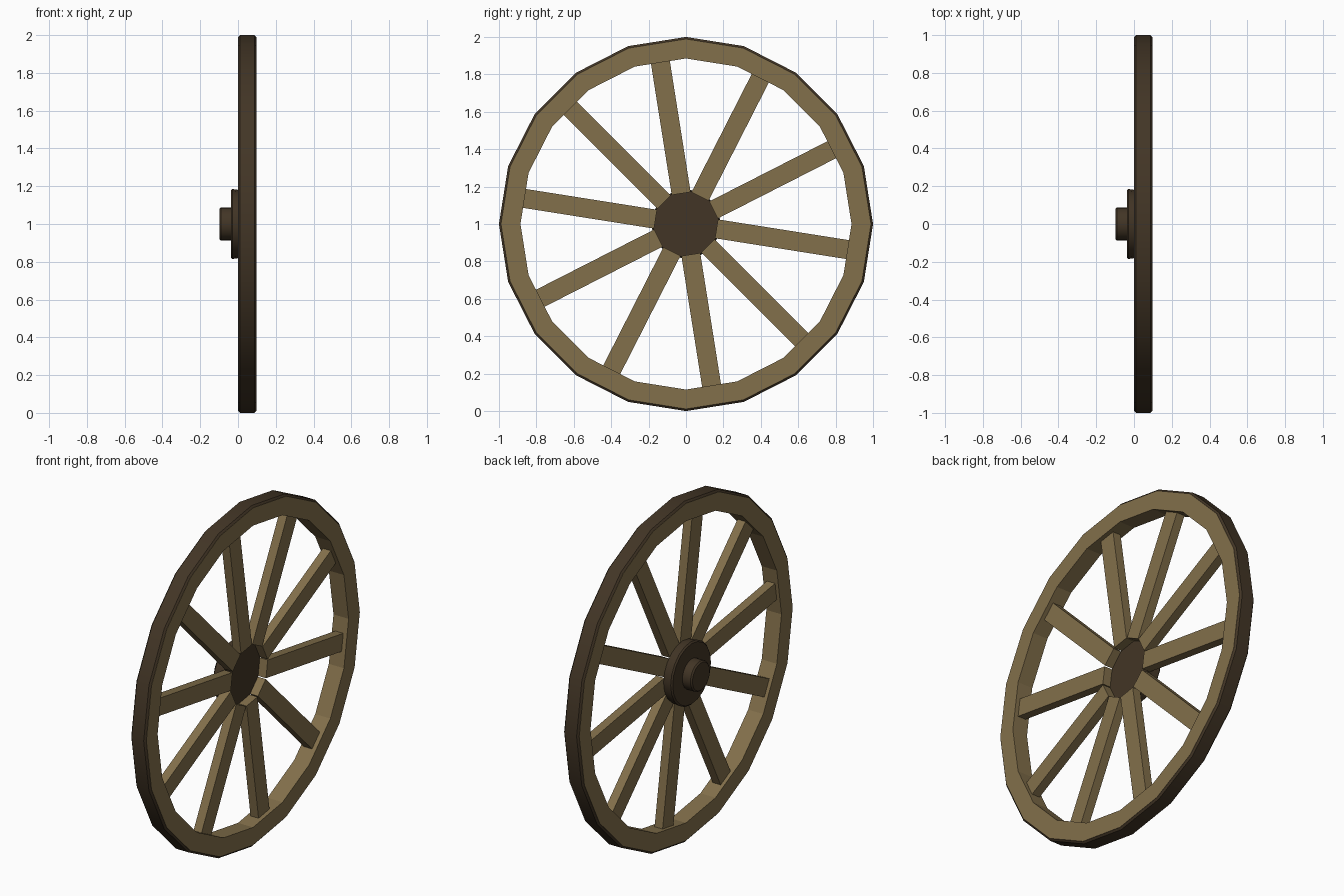
import bpy, bmesh, math
from mathutils import Matrix

if "Cube" in bpy.data.objects:
    bpy.data.objects.remove(bpy.data.objects["Cube"])

def material(name, rgb):
    m = bpy.data.materials.new(name)
    m.diffuse_color = (*rgb, 1)
    m.use_nodes = True
    m.node_tree.nodes["Principled BSDF"].inputs["Base Color"].default_value = m.diffuse_color
    return m

wood = material("light wood", (0.225, 0.160, 0.070))
dark = material("dark brown", (0.055, 0.036, 0.019))
AXLE = Matrix.Translation((0, 0, 1))

def finish(bm, name, mat, smooth=False):
    bmesh.ops.remove_doubles(bm, verts=bm.verts, dist=1e-5)
    bmesh.ops.recalc_face_normals(bm, faces=bm.faces)
    me = bpy.data.meshes.new(name)
    bm.to_mesh(me)
    bm.free()
    me.materials.append(mat)
    ob = bpy.data.objects.new(name, me)
    bpy.context.collection.objects.link(ob)
    if smooth:
        bpy.ops.object.select_all(action='DESELECT')
        ob.select_set(True)
        bpy.context.view_layer.objects.active = ob
        bpy.ops.object.shade_smooth_by_angle(angle=math.radians(30))
    return ob

def lathe(name, profile, mat, sides=20, smooth=False, closed=True):
    """Spin (x, radius) points around the axle, which runs along x."""
    bm = bmesh.new()
    vs = [bm.verts.new((x, 0, r)) for x, r in profile]
    pairs = list(zip(vs, vs[1:])) + ([(vs[-1], vs[0])] if closed else [])
    edges = [bm.edges.new(p) for p in pairs]
    bmesh.ops.spin(bm, geom=vs + edges, cent=(0, 0, 0), axis=(1, 0, 0),
                   angle=math.tau, steps=sides, use_duplicate=False)
    bmesh.ops.remove_doubles(bm, verts=bm.verts, dist=1e-5)
    bmesh.ops.transform(bm, matrix=AXLE, verts=bm.verts)
    return finish(bm, name, mat, smooth)

# wooden rim with a thin dark bevelled tyre around it
W = 0.098
lathe("rim", [(0, 0.885), (0, 0.989), (W, 0.989), (W, 0.885)], wood)
lathe("tyre", [(0, 0.988), (0.010, 1.0), (W - 0.010, 1.0), (W, 0.988)],
      dark, smooth=True)

# stepped hub on the -x side: wide flange and small axle cap
lathe("hub_flange", [(0.022, 0), (0.022, 0.178), (-0.030, 0.185),
                     (-0.038, 0.177), (-0.038, 0)],
      dark, smooth=True, closed=False)
lathe("axle_cap", [(-0.034, 0), (-0.034, 0.088), (-0.090, 0.088),
                   (-W, 0.080), (-W, 0)], dark, smooth=True, closed=False)

# ten spokes, each meeting the middle of a rim segment
R0, R1 = 0.165, 0.880
for i in range(10):
    bm = bmesh.new()
    bmesh.ops.create_cube(bm, size=1)
    turn = Matrix.Rotation(math.radians(-9 + 36 * i), 4, 'X')
    place = Matrix.Translation((0.047, (R0 + R1) / 2, 0))
    size = Matrix.Diagonal((0.052, R1 - R0, 0.102, 1))
    bmesh.ops.transform(bm, matrix=AXLE @ turn @ place @ size, verts=bm.verts)
    finish(bm, f"spoke_{i + 1}", wood)
